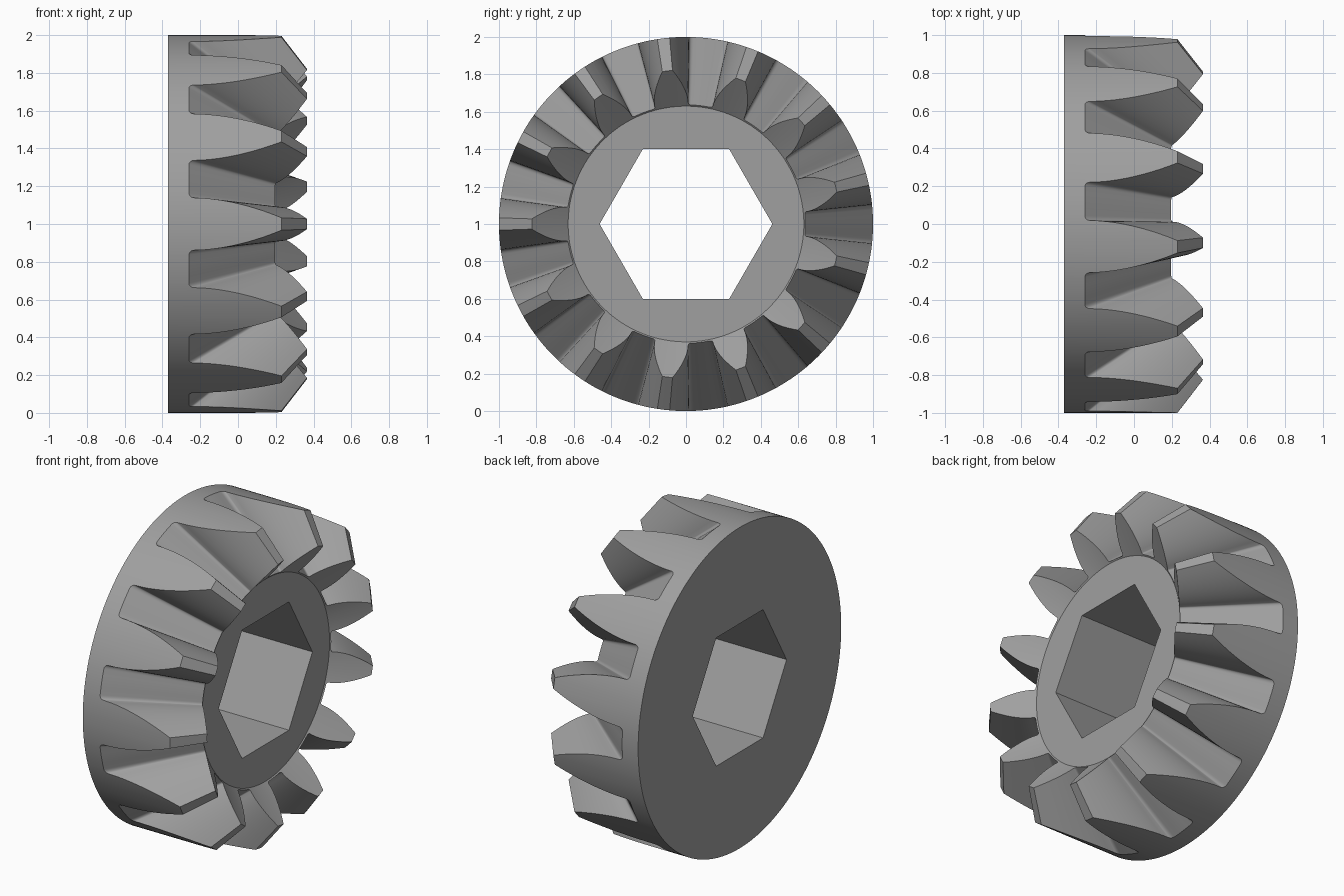
import bpy, bmesh, math

if "Cube" in bpy.data.objects:
    bpy.data.objects.remove(bpy.data.objects["Cube"])

TEETH = 13
PITCH = 360 / TEETH
APEX = 1.0                      # x where all tooth lines meet on the axis
BACK, TIP, ROOT, HUB = -0.37, 0.23, -0.26, 0.19
HUB_R, SLOPE = 0.63, 0.9        # inner end cone of the teeth
BORE = 0.40                     # hexagon apothem

# Half tooth outline on the rim: (angle from tooth centre, x)
outline = [(0, TIP)]
for i in range(11):             # curved flank
    u = i / 10
    outline.append((1.9 + 6.1 * (1 - (1 - u) ** 1.8), TIP - 0.465 * u))
for i in range(1, 6):           # root fillet
    a = math.radians(18 * i)
    outline.append((9.43 - 1.43 * math.cos(a), -0.235 - 0.025 * math.sin(a)))
outline += [(11.6, ROOT), (PITCH / 2, ROOT)]


def rim_x(deg):
    """Height of the tooth outline at an angle around the axis."""
    d = abs((deg - 180 + PITCH / 2) % PITCH - PITCH / 2)
    for (a0, x0), (a1, x1) in zip(outline, outline[1:]):
        if d <= a1:
            return x0 + (x1 - x0) * (d - a0) / (a1 - a0)
    return ROOT


def bore_r(deg):
    """Radius of the hexagonal bore, corners at multiples of 60 degrees."""
    return BORE / math.cos(math.radians(deg % 60 - 30))


# Angles of all columns: tooth outlines plus the bore corners
angles = {round(60.0 * k, 3) for k in range(6)}
for k in range(TEETH):
    for a, _ in outline:
        for s in (-1, 1):
            angles.add(round((180 + k * PITCH + s * a) % 360, 3))
columns = []
for a in sorted(angles):
    if not columns or a - columns[-1] > 0.01:
        columns.append(a)

# Sweep the closed radial section around the axis
bm = bmesh.new()
rings = []
for deg in columns:
    x0 = rim_x(deg)
    t = (APEX - HUB + SLOPE * HUB_R) / (APEX + SLOPE - x0)
    section = [(BACK, bore_r(deg)), (BACK, 1), (x0, 1),
               (APEX + t * (x0 - APEX), t), (HUB, HUB_R), (HUB, bore_r(deg))]
    c, s = math.cos(math.radians(deg)), math.sin(math.radians(deg))
    rings.append([bm.verts.new((x, r * c, 1 + r * s)) for x, r in section])
for i, ring in enumerate(rings):
    nxt = rings[(i + 1) % len(rings)]
    for j in range(6):
        k = (j + 1) % 6
        bm.faces.new((ring[j], ring[k], nxt[k], nxt[j]))
bmesh.ops.recalc_face_normals(bm, faces=bm.faces)

mesh = bpy.data.meshes.new("bevel_gear")
bm.to_mesh(mesh)
bm.free()
gear = bpy.data.objects.new("bevel_gear", mesh)
bpy.context.collection.objects.link(gear)

steel = bpy.data.materials.new("steel_grey")
steel.diffuse_color = (0.35, 0.35, 0.35, 1)
steel.use_nodes = True
steel.node_tree.nodes["Principled BSDF"].inputs["Base Color"].default_value = steel.diffuse_color
mesh.materials.append(steel)

bpy.context.view_layer.objects.active = gear
gear.select_set(True)
bpy.ops.object.shade_smooth_by_angle(angle=math.radians(30))
